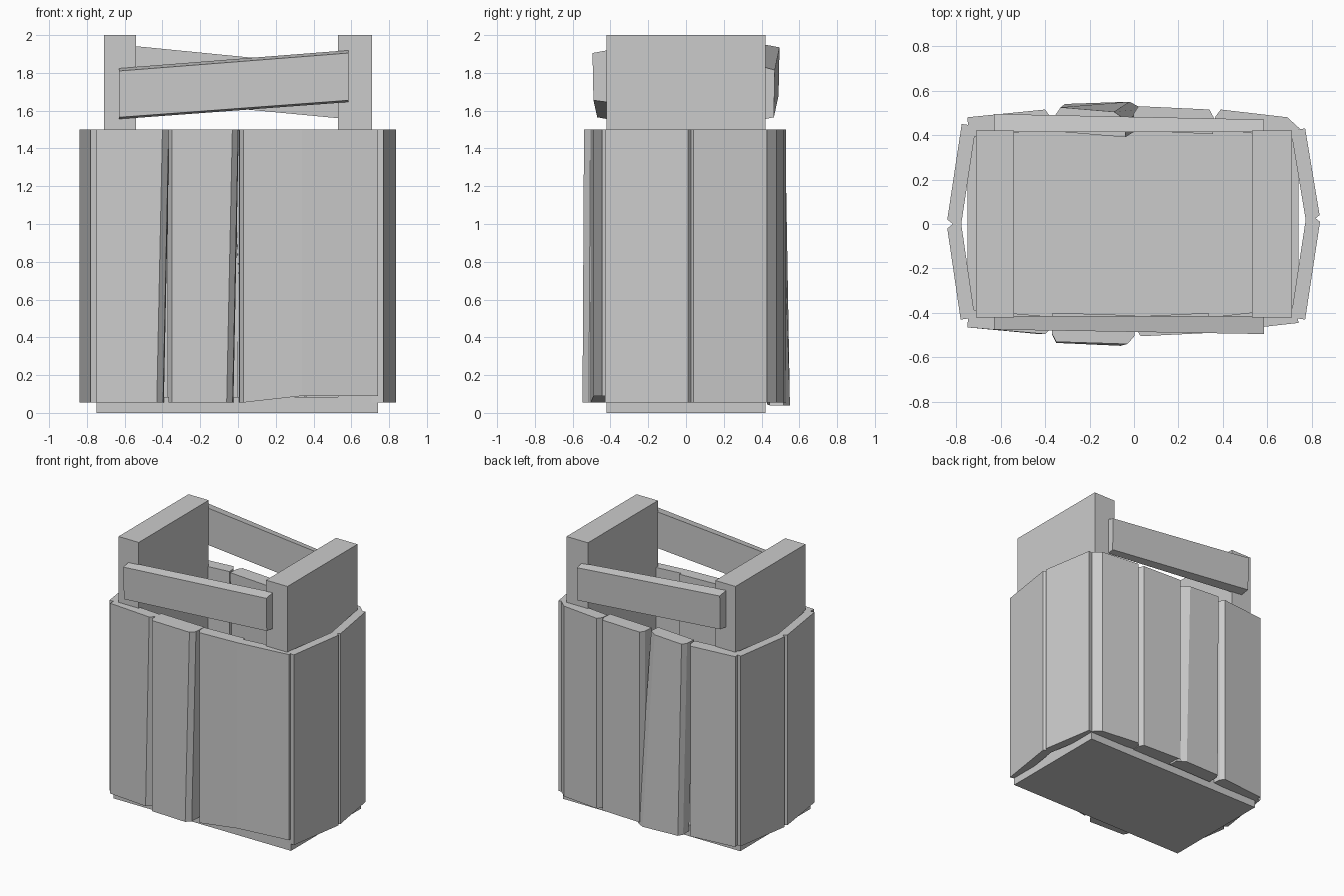
import bpy
import bmesh
from mathutils import Vector

cube = bpy.data.objects.get("Cube")
if cube:
    bpy.data.objects.remove(cube, do_unlink=True)

wood = bpy.data.materials.new("pale_grey")
wood.use_nodes = True
GREY = (0.6, 0.6, 0.6, 1)
wood.diffuse_color = GREY
wood.node_tree.nodes["Principled BSDF"].inputs["Base Color"].default_value = GREY


def loft(name, lower, upper):
    """Solid between two matching rings of points."""
    bm = bmesh.new()
    low = [bm.verts.new(p) for p in lower]
    top = [bm.verts.new(p) for p in upper]
    bm.faces.new(low[::-1])
    bm.faces.new(top)
    for i in range(len(low)):
        j = (i + 1) % len(low)
        bm.faces.new((low[i], low[j], top[j], top[i]))
    bmesh.ops.recalc_face_normals(bm, faces=bm.faces)
    mesh = bpy.data.meshes.new(name)
    bm.to_mesh(mesh)
    bm.free()
    mesh.materials.append(wood)
    obj = bpy.data.objects.new(name, mesh)
    bpy.context.collection.objects.link(obj)
    return obj


def box(name, x, y, z):
    ring = [(x[0], y[0]), (x[1], y[0]), (x[1], y[1]), (x[0], y[1])]
    loft(name, [(*p, z[0]) for p in ring], [(*p, z[1]) for p in ring])


RIM, FOOT = 1.5, 0.055
FLANGE = 0.02   # width of the chamfered edge beside each plank


def section(p, q, thick, z_p, z_q, left, right):
    """Plank outline: outer face p-q, chamfered sides, flat inner face."""
    p, q = Vector(p), Vector(q)
    along = (q - p).normalized()
    inward = Vector((-along.y, along.x))
    a, b = p - along * left, q + along * right
    step = inward * 0.035
    pts = [(p, z_p), (q, z_q), (b + step, z_q), (b + inward * thick, z_q),
           (a + inward * thick, z_p), (a + step, z_p)]
    return [(v.x, v.y, z) for v, z in pts]


def plank(name, p, q, thick, foot=None, z=(FOOT, FOOT), left=FLANGE, right=FLANGE):
    """Outer corners run anticlockwise seen from above."""
    low = foot or (p, q)
    loft(name, section(*low, thick, *z, left, right),
         section(p, q, thick, RIM, RIM, left, right))


# Floor slab and the two tall end walls
box("floor_slab", (-0.75, 0.74), (-0.42, 0.42), (0, 0.085))
box("right_end_wall", (-0.71, -0.54), (-0.42, 0.42), (0.08, 2))
box("left_end_wall", (0.53, 0.71), (-0.42, 0.42), (0.08, 2))

# Front planks
plank("front_plank_1", (-0.75, -0.465), (-0.4, -0.495), 0.08,
      foot=((-0.75, -0.465), (-0.43, -0.495)), left=0, right=0.03)
plank("front_plank_2", (-0.35, -0.53), (-0.03, -0.54), 0.13,
      foot=((-0.35, -0.535), (-0.06, -0.548)), right=0.03)
plank("front_plank_3", (0.03, -0.505), (0.34, -0.49), 0.09,
      z=(FOOT, 0.09), right=0)
plank("front_plank_4", (0.34, -0.49), (0.74, -0.445), 0.07,
      z=(0.09, 0.09), left=0, right=0)

# Back planks
plank("back_plank_1", (0.69, 0.48), (0.39, 0.515), 0.09)
plank("back_plank_2", (0.34, 0.515), (0.02, 0.53), 0.11)
plank("back_plank_3", (-0.09, 0.505), (-0.33, 0.525), 0.11,
      foot=((-0.02, 0.55), (-0.31, 0.54)), z=(0.04, 0.045), left=0.06)
plank("back_plank_4", (-0.4, 0.515), (-0.75, 0.48), 0.09, right=0)
plank("back_corner_strip", (0.745, 0.43), (0.69, 0.48), 0.05, left=0, right=0)

# Side planks, bowed outward at the middle
plank("left_plank_front", (0.77, -0.43), (0.837, 0.01), 0.065, left=0)
plank("left_plank_back", (0.835, 0.04), (0.77, 0.43), 0.065, right=0)
plank("right_plank_back", (-0.775, 0.45), (-0.84, 0.02), 0.065, left=0)
plank("right_plank_front", (-0.84, -0.02), (-0.78, -0.43), 0.065, right=0)


def rail(name, side, z_right, z_left, depth_right, depth_left):
    """Slanted board nailed across the end walls."""
    rings = []
    for x, (lo, hi), depth in ((-0.63, z_right, depth_right), (0.585, z_left, depth_left)):
        rings.append([(x, side * 0.415, lo), (x, side * depth, lo + 0.01),
                      (x, side * (depth + 0.005), hi - 0.015), (x, side * 0.415, hi)])
    loft(name, *rings)


rail("front_rail", -1, (1.555, 1.825), (1.645, 1.92), 0.47, 0.49)
rail("back_rail", 1, (1.67, 1.95), (1.555, 1.83), 0.49, 0.465)
